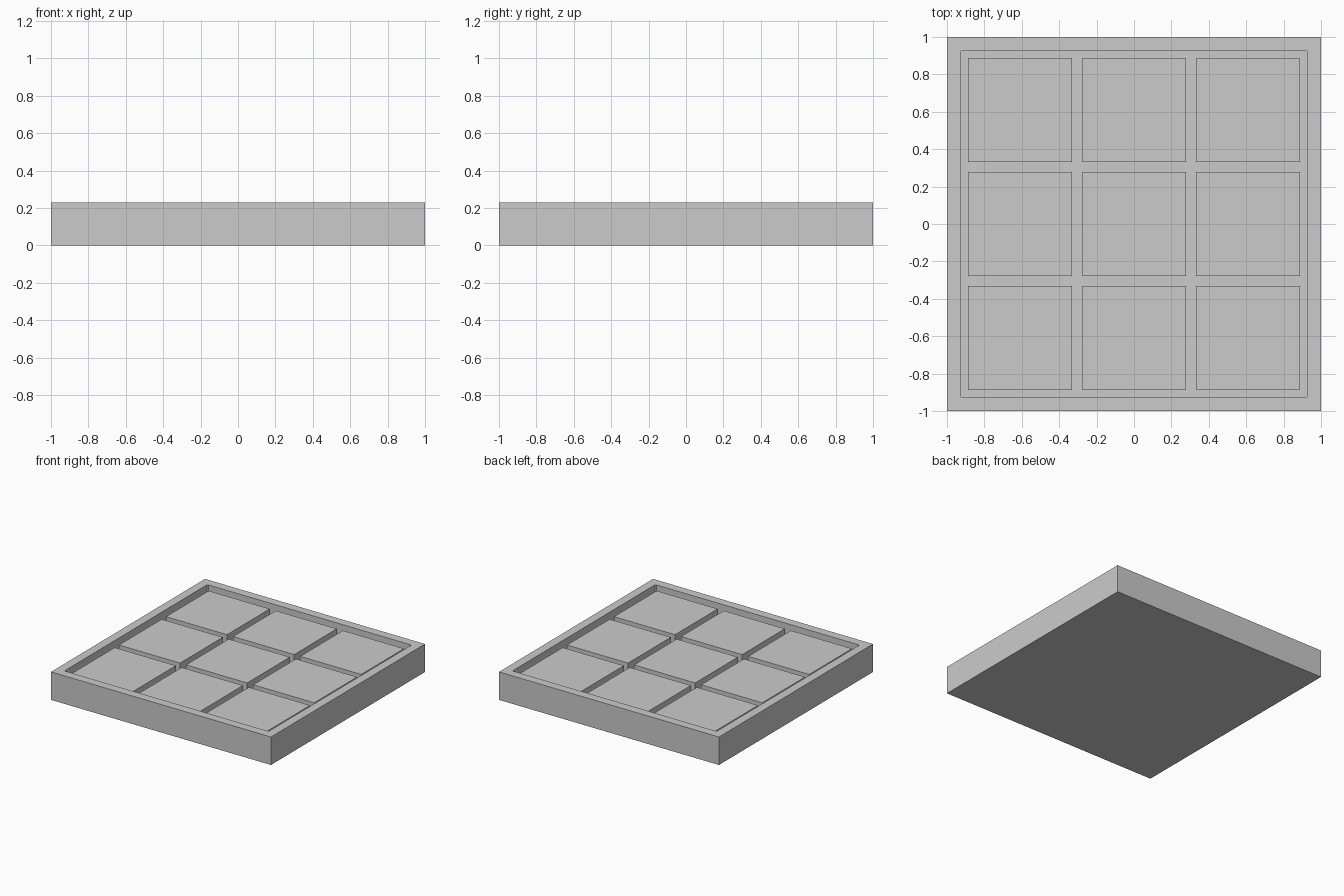
import bpy, bmesh
from mathutils import Matrix

if "Cube" in bpy.data.objects:
    bpy.data.objects.remove(bpy.data.objects["Cube"])

HEIGHT, RIM, FLOOR, TILE_TOP = 0.23, 0.072, 0.11, 0.205
PITCH, TILE = 0.61, 0.555


def box(bm, size, z0, z1):
    mat = Matrix.Translation((0, 0, (z0 + z1) / 2)) @ Matrix.Diagonal((size, size, z1 - z0, 1))
    bmesh.ops.create_cube(bm, size=1, matrix=mat)


def make_object(name, bm, location=(0, 0, 0)):
    mesh = bpy.data.meshes.new(name)
    bm.to_mesh(mesh)
    bm.free()
    obj = bpy.data.objects.new(name, mesh)
    obj.location = location
    bpy.context.collection.objects.link(obj)
    return obj


# Square tray: inset the top face and sink it to form the rim and floor
bm = bmesh.new()
box(bm, 2, 0, HEIGHT)
bm.normal_update()
top = max(bm.faces, key=lambda f: f.calc_center_median().z)
bmesh.ops.inset_region(bm, faces=[top], thickness=RIM, use_even_offset=True)
walls = bmesh.ops.extrude_discrete_faces(bm, faces=[top])["faces"]
sunk = max((f for f in walls), key=lambda f: f.normal.z)
bmesh.ops.translate(bm, verts=sunk.verts, vec=(0, 0, FLOOR - HEIGHT))

# Tiny cut on the inner vertical corners
inner = [e for e in bm.edges
         if abs(e.verts[0].co.z - e.verts[1].co.z) > 0.05
         and abs(e.verts[0].co.x) < 0.99]
bmesh.ops.bevel(bm, geom=inner, offset=0.008, segments=1, affect='EDGES')
bmesh.ops.recalc_face_normals(bm, faces=bm.faces)
make_object("tray", bm)

# Three by three grid of tiles resting on the tray floor
for row in (-1, 0, 1):
    for col in (-1, 0, 1):
        bm = bmesh.new()
        box(bm, TILE, FLOOR, TILE_TOP)
        make_object(f"tile_{row + 2}_{col + 2}", bm, (col * PITCH, row * PITCH, 0))
